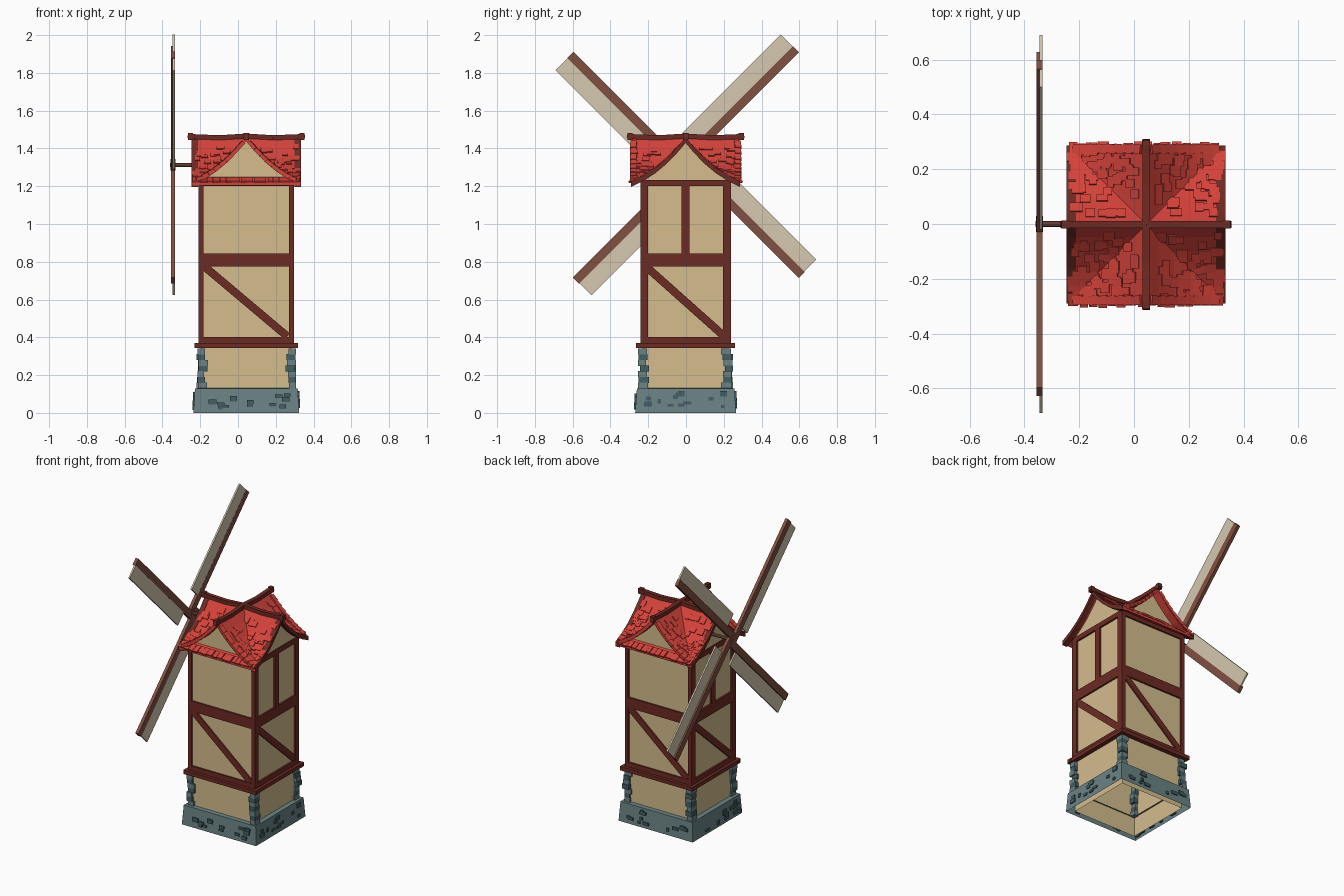
import bpy, bmesh, math, random
from mathutils import Matrix, Vector

if "Cube" in bpy.data.objects:
    bpy.data.objects.remove(bpy.data.objects["Cube"])

random.seed(4)
CX, CY = 0.044, -0.002          # tower axis
HX, HY = 0.252, 0.24            # half widths of the timber frame
COLOURS = {
    "cream_plaster": (0.66, 0.51, 0.27), "red_tile": (0.66, 0.055, 0.042),
    "dark_timber": (0.155, 0.024, 0.017), "spar_timber": (0.22, 0.08, 0.052),
    "sail_cloth": (0.66, 0.58, 0.43), "grey_stone": (0.145, 0.225, 0.235),
    "dark_stone": (0.055, 0.115, 0.13)}
MATS = {}
for n, c in COLOURS.items():
    MATS[n] = bpy.data.materials.new(n)
    MATS[n].diffuse_color = (*c, 1)


def finish(bm, name, mat, normals=True):
    if normals:
        bmesh.ops.recalc_face_normals(bm, faces=bm.faces[:])
    me = bpy.data.meshes.new(name)
    bm.to_mesh(me)
    bm.free()
    ob = bpy.data.objects.new(name, me)
    me.materials.append(MATS[mat])
    bpy.context.collection.objects.link(ob)
    return ob


def box(bm, c, s):
    bmesh.ops.create_cube(bm, size=1, matrix=Matrix.Translation(c) @ Matrix.Diagonal((*s, 1)))


def bar(bm, p, q, w, h):
    """Box from p to q: w is its horizontal width, h its other thickness."""
    p, q = Vector(p), Vector(q)
    x = (q - p).normalized()
    y = Vector((0, 0, 1)).cross(x).normalized()
    z = x.cross(y)
    m = Matrix((x, y, z)).transposed().to_4x4()
    m.translation = (p + q) / 2
    bmesh.ops.create_cube(bm, size=1, matrix=m @ Matrix.Diagonal(((q - p).length, w, h, 1)))


def tube(bm, rings):
    """Open rectangular tube around the tower axis; rings are (half x, half y, z)."""
    vs = [[bm.verts.new((CX + sx * a, CY + sy * b, z)) for sx, sy in ((-1, -1), (1, -1), (1, 1), (-1, 1))]
          for a, b, z in rings]
    for lo, hi in zip(vs, vs[1:]):
        for i in range(4):
            j = (i + 1) % 4
            bm.faces.new((lo[i], lo[j], hi[j], hi[i]))


def on_face(k, u, z, out=0.0):
    """Point on wall k (front, right, back, left): u runs right as seen from outside."""
    d = (HY if k % 2 == 0 else HX) + out
    x, y = [(u, -d), (d, u), (-u, d), (-d, -u)][k]
    return Vector((CX + x, CY + y, z))


# plaster walls and stone plinth
bm = bmesh.new()
tube(bm, [(HX - 0.012, HY - 0.012, 0), (HX - 0.012, HY - 0.012, 1.25)])
finish(bm, "plaster_walls", "cream_plaster", False)
bm = bmesh.new()
tube(bm, [(0.28, 0.267, 0), (0.272, 0.258, 0.13), (0.23, 0.22, 0.132)])
finish(bm, "stone_plinth", "grey_stone", False)

# raised stones on the plinth
bm = bmesh.new()
for k in range(4):
    for i in range(12):
        u, z = random.uniform(-0.23, 0.23), random.uniform(0.025, 0.105)
        w, h = random.uniform(0.018, 0.045), random.uniform(0.012, 0.03)
        side = on_face(k, u, z, 0.026 - z * 0.06)
        along = on_face(k, u + w, z, 0.026 - z * 0.06) - side
        bar(bm, side, side + along, 0.018, h)
finish(bm, "plinth_stones", "dark_stone")

# corner quoins, uneven blocks alternating between the two stone colours
for mat in ("grey_stone", "dark_stone"):
    bm = bmesh.new()
    for sx in (-1, 1):
        for sy in (-1, 1):
            for i in range(7):
                if (i % 2 == 0) == (mat == "grey_stone"):
                    a, b = random.uniform(0.035, 0.052), random.uniform(0.04, 0.058)
                    o = random.uniform(0.0, 0.013)
                    box(bm, (CX + sx * (HX + o - a / 2), CY + sy * (HY + o - b / 2), 0.145 + i * 0.03),
                        (a, b, 0.032))
    finish(bm, "corner_quoins_" + mat, mat)

# timber frame: corner posts, rails, braces and studs
bm = bmesh.new()
for sx in (-1, 1):
    for sy in (-1, 1):
        box(bm, (CX + sx * (HX - 0.013), CY + sy * (HY - 0.021), 0.79), (0.026, 0.042, 0.87))
for k in range(4):
    half = HX if k % 2 == 0 else HY
    bar(bm, on_face(k, -half - 0.022, 0.357, 0.005), on_face(k, half + 0.022, 0.357, 0.005), 0.03, 0.026)
    for z, h in ((0.386, 0.032), (0.81, 0.07), (1.217, 0.034)):
        bar(bm, on_face(k, -half + 0.01, z, -0.012), on_face(k, half - 0.01, z, -0.012), 0.024, h)
    bar(bm, on_face(k, -half + 0.03, 0.775, -0.012), on_face(k, half - 0.035, 0.405, -0.012), 0.02, 0.042)
    if k % 2:
        box(bm, on_face(k, 0, 1.02, -0.012), (0.022, 0.042, 0.38))
finish(bm, "timber_frame", "dark_timber")

# roof profile: concave slope from ridge to eave
PROFILE = [(0, 1.455), (0.045, 1.402), (0.1, 1.345), (0.16, 1.295), (0.22, 1.256), (0.288, 1.222)]
EDGE = 0.286


def height(u):
    for (a, za), (b, zb) in zip(PROFILE, PROFILE[1:]):
        if u <= b:
            return za + (zb - za) * (u - a) / (b - a)
    return PROFILE[-1][1]


def roof_pt(k, a, u, z):
    """Point on ridge arm k (0 right, 1 back, 2 left, 3 front): a along it, u across it."""
    x, y = [(a, u), (-u, a), (-a, -u), (u, -a)][k]
    return (CX + x, CY + y, z)


def slab(bm, k, start, end, top, bottom):
    """Both slopes of ridge arm k as a slab; start gives the inner end for each u."""
    for s in (-1, 1):
        rows = [[bm.verts.new(roof_pt(k, a, s * u, z + o)) for a, o in
                 ((start(u), top), (end, top), (end, bottom), (start(u), bottom))] for u, z in PROFILE]
        for p, q in zip(rows, rows[1:]):
            for i in range(4):
                j = (i + 1) % 4
                bm.faces.new((p[i], p[j], q[j], q[i]))
        bm.faces.new(rows[0])
        bm.faces.new(rows[-1])


bm = bmesh.new()
slab(bm, 0, lambda u: -EDGE, EDGE, 0, -0.018)
finish(bm, "main_roof", "red_tile")
bm = bmesh.new()
for k in (1, 3):
    slab(bm, k, lambda u: min(u, EDGE - 0.002), EDGE, 0, -0.018)
finish(bm, "cross_roof", "red_tile")

# loose tiles on all eight slopes, plus ragged tiles along the eaves
bm = bmesh.new()
for k in range(4):
    for s in (-1, 1):
        for i in range(30):
            u = random.uniform(0.025, 0.235)
            a = random.uniform(u + 0.02, EDGE - 0.015)
            l = random.uniform(0.03, 0.045)
            bar(bm, roof_pt(k, a, s * u, height(u) + 0.001),
                roof_pt(k, a, s * (u + l * 0.75), height(u + l * 0.75) + 0.005),
                random.uniform(0.025, 0.045), 0.007)
for s in (-1, 1):
    x = -EDGE + 0.02
    while x < EDGE - 0.01:
        w = random.uniform(0.025, 0.045)
        bar(bm, roof_pt(0, x, s * 0.25, height(0.25) + 0.002),
            roof_pt(0, x, s * random.uniform(0.29, 0.302), 1.222), w, 0.012)
        x += w + 0.003
# tiled edges of the front and back gables
for k in (1, 3):
    for s in (-1, 1):
        for i in range(8):
            u = 0.015 + i * 0.031
            bar(bm, roof_pt(k, EDGE - 0.012, s * u, height(u) - 0.003),
                roof_pt(k, EDGE - 0.008, s * (u + 0.033), height(u + 0.033) + 0.001), 0.034, 0.02)
finish(bm, "roof_tiles", "red_tile")

# timber verges on the two end gables
bm = bmesh.new()
for k in (0, 2):
    slab(bm, k, lambda u: EDGE - 0.03, EDGE + 0.004, 0.004, -0.026)
finish(bm, "gable_verges", "dark_timber")

# plaster gable triangles
bm = bmesh.new()
for k in range(4):
    d = (HX if k % 2 == 0 else HY) - 0.008
    line = [(-u, z) for u, z in reversed(PROFILE[:5])] + PROFILE[1:5]
    pts = [(-0.22, 1.225)] + [(u, z - 0.01) for u, z in line] + [(0.22, 1.225)]
    bm.faces.new([bm.verts.new(roof_pt(k, d, u, z)) for u, z in reversed(pts)])
finish(bm, "plaster_gables", "cream_plaster", False)

# sagging ridge beams
bm = bmesh.new()
for k in range(4):
    path = [(0, 1.466), (0.14, 1.457), (0.27, 1.462), (0.31, 1.468)]
    for (a, za), (b, zb) in zip(path, path[1:]):
        bar(bm, roof_pt(k, a, 0, za), roof_pt(k, b, 0, zb), 0.027, 0.026)
    box(bm, roof_pt(k, 0.295, 0, 1.464), (0.028, 0.028, 0.036))
finish(bm, "ridge_beams", "dark_timber")

# axle and hub
HUB = Vector((-0.345, 0, 1.313))
bm = bmesh.new()
for r, x0, x1 in ((0.011, -0.36, -0.15), (0.03, -0.358, -0.332)):
    m = Matrix.Translation((( x0 + x1) / 2, 0, HUB.z)) @ Matrix.Rotation(math.pi / 2, 4, 'Y')
    bmesh.ops.create_cone(bm, cap_ends=True, segments=8, radius1=r, radius2=r, depth=x1 - x0, matrix=m)
finish(bm, "axle_and_hub", "spar_timber")

# four sails: spar with a cloth strip on its trailing side
spars, cloth = bmesh.new(), bmesh.new()
for i in range(4):
    t = math.pi / 4 + i * math.pi / 2
    d, n = Vector((0, math.cos(t), math.sin(t))), Vector((0, -math.sin(t), math.cos(t)))
    bar(spars, HUB + n * 0.021, HUB + d * 0.845 + n * 0.021, 0.022, 0.046)
    c = HUB + n * 0.087 + Vector((0.005, 0, 0))
    bar(cloth, c + d * 0.105, c + d * 0.842, 0.011, 0.094)
finish(spars, "sail_spars", "spar_timber")
finish(cloth, "sail_cloths", "sail_cloth")

for m in bpy.data.materials:
    if m.users and not m.is_grease_pencil:
        m.use_nodes = True
        m.node_tree.nodes["Principled BSDF"].inputs["Base Color"].default_value = m.diffuse_color
